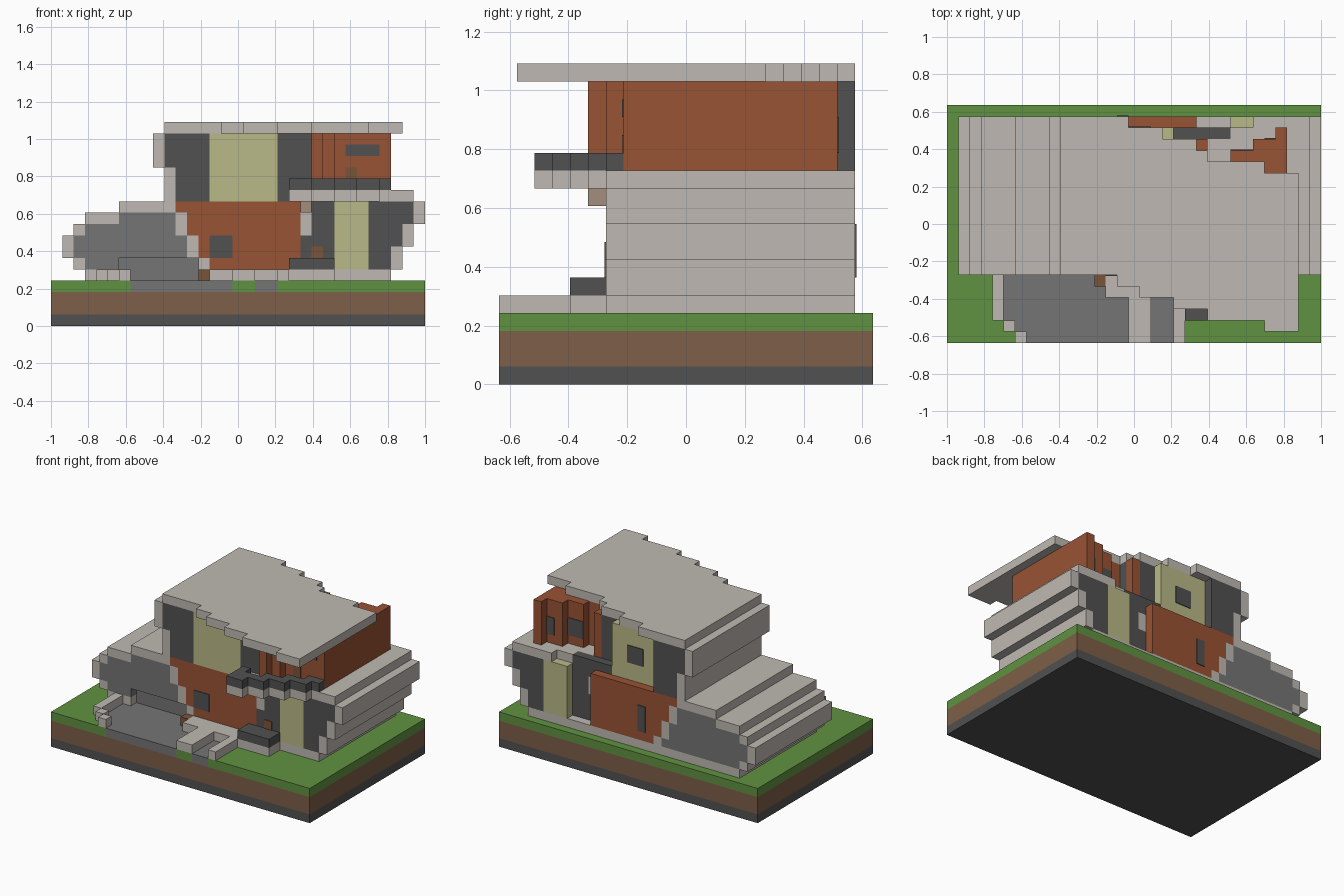
import bpy
import bmesh
from mathutils import Matrix, Vector

default_cube = bpy.data.objects.get("Cube")
if default_cube:
    bpy.data.objects.remove(default_cube, do_unlink=True)

# The whole model sits on a block grid, 33 wide and 21 deep
WIDTH, DEPTH = 33, 21
UNIT = 2 / WIDTH
PLATE = 0.08


def linear(channel):
    value = channel / 255
    return value / 12.92 if value <= 0.04045 else ((value + 0.055) / 1.055) ** 2.4


def make_material(name, red, green, blue):
    material = bpy.data.materials.new(name)
    material.use_nodes = True
    colour = (linear(red), linear(green), linear(blue), 1)
    material.diffuse_color = colour
    material.node_tree.nodes["Principled BSDF"].inputs["Base Color"].default_value = colour
    return material


concrete = make_material("pale concrete", 191, 185, 178)
stone = make_material("mid grey stone", 117, 117, 117)
charcoal = make_material("charcoal", 81, 81, 81)
terracotta = make_material("terracotta", 153, 83, 52)
straw = make_material("straw yellow", 186, 186, 137)
grass = make_material("grass green", 96, 145, 65)
soil = make_material("soil brown", 126, 95, 72)
tan = make_material("tan", 163, 143, 124)
wood = make_material("door wood", 122, 84, 56)


def build(name, material, *boxes):
    """One object from boxes given as (left, right, front, back, bottom, top)."""
    bm = bmesh.new()
    for left, right, front, back, bottom, top in boxes:
        size = Vector((right - left, back - front, top - bottom)) * UNIT
        centre = Vector(((left + right - WIDTH) / 2, (front + back - DEPTH) / 2, (bottom + top) / 2)) * UNIT
        bmesh.ops.create_cube(bm, size=1, matrix=Matrix.Translation(centre) @ Matrix.Diagonal(size.to_4d()))
    mesh = bpy.data.meshes.new(name)
    bm.to_mesh(mesh)
    bm.free()
    mesh.materials.append(material)
    part = bpy.data.objects.new(name, mesh)
    bpy.context.collection.objects.link(part)
    return part


def front_plate(name, material, left, right, plane, bottom, top):
    build(name, material, (left, right, plane - PLATE, plane, bottom, top))


def back_plate(name, material, left, right, plane, bottom, top):
    build(name, material, (left, right, plane, plane + PLATE, bottom, top))


# Layered ground
build("bedrock", charcoal, (0, WIDTH, 0, DEPTH, 0, 1))
build("soil_layer", soil, (0, WIDTH, 0, DEPTH, 1, 3))
TURF, GROUND = 3, 4
build("lawn", grass,
      (0, 7, 0, 1, TURF, GROUND), (0, 6, 1, 2, TURF, GROUND), (0, 5, 2, 7, TURF, GROUND),
      (16, 18, 0, 7, TURF, GROUND), (20, WIDTH, 0, 7, TURF, GROUND),
      (0, WIDTH, 7, DEPTH, TURF, GROUND))
build("driveway", stone,
      (7, 16, 0, 1, TURF, GROUND), (6, 16, 1, 2, TURF, GROUND), (5, 16, 2, 7, TURF, GROUND))
build("garden_path", stone, (18, 20, 0, 7, TURF, GROUND))

# Floor slab, porch and low garden walls
FLOOR = GROUND + 1
FRONT, BACK = 6, 20
build("floor_slab", concrete,
      (3, 6, FRONT, BACK, GROUND, FLOOR), (6, 13, 8, BACK, GROUND, FLOOR),
      (13, 30, FRONT, BACK, GROUND, FLOOR))
build("driveway_wall", concrete,
      (4, 5, 2, FRONT, GROUND, FLOOR), (5, 6, 1, 2, GROUND, FLOOR), (6, 7, 0, 1, GROUND, FLOOR))
build("porch", concrete, (14, 25, 4, FRONT, GROUND, FLOOR))
build("path_wall_right", concrete, (16, 18, 0, 4, GROUND, FLOOR))
build("path_wall_left", concrete, (20, 21, 0, 4, GROUND, FLOOR))
build("porch_step", wood, (13, 14, 5, FRONT, GROUND, FLOOR))
build("porch_planter", charcoal, (21, 25, 4, FRONT, FLOOR, FLOOR + 1))

# Stepped concrete shell, each course as (left, right, bottom, top)
shell_courses = {
    "lower_right_shell": [(2, 3, 5, 6), (1, 2, 6, 8), (2, 3, 8, 9), (3, 6, 9, 10), (6, 11, 10, 11)],
    "dividing_wall": [(13, 14, 5, 6), (12, 13, 6, 8), (11, 12, 8, 10)],
    "lower_left_shell": [(30, 31, 5, 7), (31, 32, 7, 9), (32, 33, 9, 11)],
    "upper_right_shell": [(10, 11, 11, 14), (9, 10, 14, 17)],
}
for name, courses in shell_courses.items():
    build(name, concrete, *[(a, b, FRONT, BACK, low, high) for a, b, low, high in courses])
build("hall_pier", concrete, (22, 23, FRONT, 19, 8, 10))

# Garage with a shallow recessed door
build("garage", stone,
      (3, 6, FRONT, BACK, 5, 6), (6, 13, 7, BACK, 5, 6), (2, 12, FRONT, BACK, 6, 8),
      (3, 11, FRONT, BACK, 8, 9), (6, 11, FRONT, BACK, 9, 10))
build("garage_door", stone, (6, 13, 7, 8, GROUND, 6))

# Lower rooms
build("living_room", terracotta,
      (14, 22, FRONT, BACK, 5, 6), (13, 22, FRONT, BACK, 6, 8),
      (12, 22, FRONT, BACK, 8, 10), (11, 22, FRONT, BACK, 10, 11))
build("entrance_hall", charcoal,
      (22, 25, FRONT, 19, 5, 8), (23, 25, FRONT, 19, 8, 10),
      (22, 25, FRONT, 19, 10, 11), (20, 25, 18, 19, 11, 12))
build("lower_bay", straw, (25, 28, FRONT, BACK, 5, 11))
build("side_room", charcoal,
      (28, 30, FRONT, BACK, 5, 7), (28, 31, FRONT, BACK, 7, 9), (28, 32, FRONT, BACK, 9, 11))
front_plate("living_room_window", charcoal, 14, 16, FRONT, 6, 8)
back_plate("living_room_back_window", charcoal, 15, 16, BACK, 6, 9)
front_plate("front_door", wood, 23, 24, FRONT, 5, 7)
build("entrance_lamp", tan, (22, 23, 5, FRONT, 10, 11))

# Terrace with a stepped front edge and matching rail
DECK, RAIL = 11, 12
terrace = [(21, 25, FRONT, 18, DECK, RAIL), (25, 27, FRONT, 19, DECK, RAIL),
           (27, 32, FRONT, BACK, DECK, RAIL)]
rail = [(21, 22, 2, 5, RAIL, RAIL + 1)]
for step in range(5):
    left, edge = 21 + 2 * step, 2 + step
    right = min(left + 2, 30)
    if edge < FRONT:
        terrace.append((left, right, edge, FRONT, DECK, RAIL))
    rail.append((max(left - 1, 21), right, edge, edge + 1, RAIL, RAIL + 1))
build("terrace", concrete, *terrace)
build("terrace_rail", charcoal, *rail)

# Upper rooms
CEILING = 17
build("upper_corner_room", charcoal,
      (11, 14, FRONT, BACK, DECK, 14), (10, 14, FRONT, BACK, 14, CEILING))
build("upper_bay", straw, (14, 20, FRONT, 19, DECK, CEILING))
build("stair_room", charcoal,
      (20, 21, FRONT, 18, DECK, RAIL), (20, 22, FRONT, 18, RAIL, CEILING),
      (22, 23, FRONT, 17, RAIL, CEILING))
bedroom = [(22, 23, 17, 18), (23, 24, 5, 16), (24, 25, FRONT, 16),
           (25, 27, 7, 17), (27, 29, 7, 18), (29, 30, 7, 19)]
build("bedroom", terracotta, *[footprint + (RAIL, CEILING) for footprint in bedroom])
front_plate("bedroom_window", charcoal, 26, 29, 7, 15, 16)
front_plate("terrace_door", wood, 26, 27, 7, RAIL, 14)
back_plate("bedroom_back_window", charcoal, 28, 29, 18, 13, 15)
back_plate("bedroom_rear_window", charcoal, 25, 27, 17, 13, 15)
back_plate("upper_bay_window", charcoal, 16, 18, 19, 13, 15)

# Flat roof, swept forward in steps: strips of (left, right, front, back)
roof_strips = [(10, 15, 6, 20), (15, 16, 5, 20), (16, 17, 5, 19), (17, 19, 4, 19),
               (19, 20, 4, 18), (20, 22, 3, 18), (22, 23, 3, 17), (23, 28, 2, 16), (28, 31, 1, 15)]
build("roof", concrete, *[strip + (CEILING, CEILING + 1) for strip in roof_strips])
